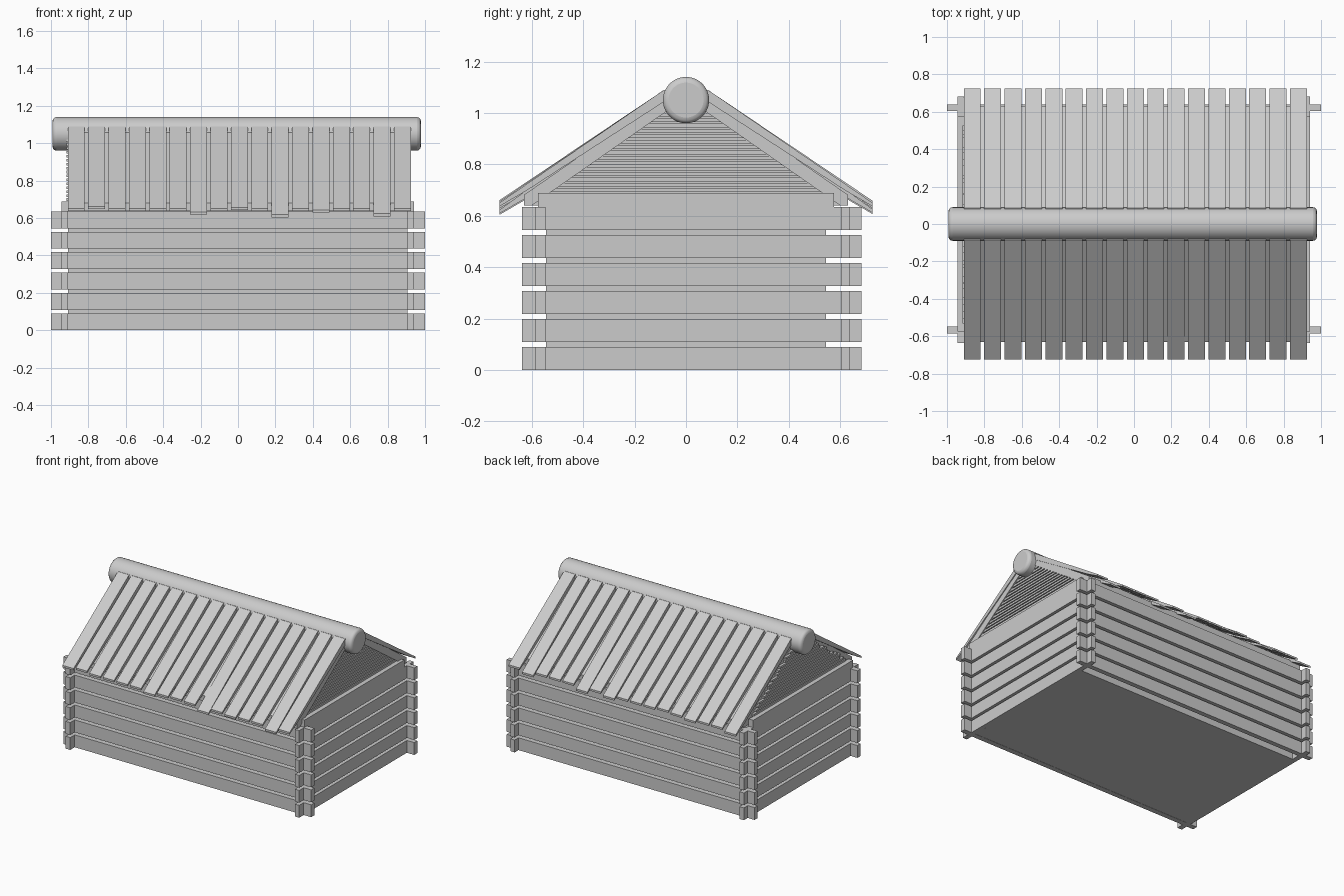
import bpy, bmesh, math, random

if "Cube" in bpy.data.objects:
    bpy.data.objects.remove(bpy.data.objects["Cube"])

random.seed(4)
PITCH, LOG_H = 0.109, 0.09
SLOPE = 0.695            # roof drop per unit of y
RIDGE_Y, RIDGE_Z = 0.085, 1.09


def roof_z(y, below=0.0):
    return RIDGE_Z - below - (abs(y) - RIDGE_Y) * SLOPE


def prism(bm, profile, x0, x1):
    """Extrude a (y, z) profile along x."""
    a = [bm.verts.new((x0, y, z)) for y, z in profile]
    b = [bm.verts.new((x1, y, z)) for y, z in profile]
    n = len(profile)
    bm.faces.new(a)
    bm.faces.new(b[::-1])
    for i in range(n):
        bm.faces.new((a[i], b[i], b[(i + 1) % n], a[(i + 1) % n]))


def box(bm, x0, x1, y0, y1, z0, z1):
    prism(bm, [(y0, z0), (y1, z0), (y1, z1), (y0, z1)], x0, x1)


def finish(bm, name):
    bmesh.ops.recalc_face_normals(bm, faces=bm.faces)
    me = bpy.data.meshes.new(name)
    bm.to_mesh(me)
    bm.free()
    ob = bpy.data.objects.new(name, me)
    bpy.context.collection.objects.link(ob)
    return ob


# inner wall block behind the logs, with the floor
bm = bmesh.new()
box(bm, -0.91, 0.907, -0.545, 0.545, 0, 0.64)
finish(bm, "inner_walls")

# long logs on front and back
for name, y0, y1 in (("front_logs", -0.585, -0.547), ("back_logs", 0.603, 0.638)):
    bm = bmesh.new()
    for i in range(6):
        box(bm, -1, 1, y0, y1, i * PITCH, i * PITCH + LOG_H)
    finish(bm, name)

# short logs at both ends, each topped by a gable sill
for name, x0, x1 in (("left_logs", -0.945, -0.908), ("right_logs", 0.905, 0.94)):
    bm = bmesh.new()
    for i in range(6):
        box(bm, x0, x1, -0.637, 0.682, i * PITCH, i * PITCH + LOG_H)
    box(bm, x0, x1, -0.575, 0.575, 5 * PITCH + LOG_H, 0.688)
    finish(bm, name)

# gable panels with thin stacked slats
for name, s, x_in, x_panel, x_slat in (("left_gable", -1, 0.86, 0.9, 0.918),
                                       ("right_gable", 1, 0.86, 0.897, 0.912)):
    bm = bmesh.new()
    prism(bm, [(-0.6, 0.64), (0.6, 0.64), (0.0, 1.06)], s * x_in, s * x_panel)
    for i in range(16):
        z = 0.692 + i * 0.021
        w = RIDGE_Y + (1.0 - z) / SLOPE + 0.015
        l, r = w + random.uniform(-.02, .02), w + random.uniform(-.02, .02)
        box(bm, s * x_panel, s * x_slat, -l, r, z, z + 0.014)
    finish(bm, name)

# roof boards under the planks
for name, s in (("front_roof_base", -1), ("back_roof_base", 1)):
    bm = bmesh.new()
    prism(bm, [(s * 0.03, roof_z(0.03, 0.03)), (s * 0.63, roof_z(0.63, 0.03)),
               (s * 0.63, 0.64), (s * 0.6, 0.64), (s * 0.03, roof_z(0.03, 0.09))],
          -0.9, 0.918)
    finish(bm, name)

# roof planks, a few of them sagging at the eave
SAG = {-1: {1: -0.01, 6: 0.018, 8: -0.005, 10: 0.033, 12: 0.008, 15: 0.028},
       1: {0: 0.02, 3: 0.012, 5: -0.008, 9: 0.02, 11: 0.03, 15: 0.025}}
for name, s in (("front_roof_planks", -1), ("back_roof_planks", 1)):
    bm = bmesh.new()
    for i in range(17):
        x = -0.91 + i * 0.109
        low = 0.637 - SAG[s].get(i, 0)
        prism(bm, [(s * RIDGE_Y, RIDGE_Z), (s * 0.725, low + 0.014),
                   (s * 0.725, low), (s * 0.62, low + 0.105 * SLOPE - 0.012),
                   (s * 0.06, RIDGE_Z - 0.03), (s * 0.06, RIDGE_Z - 0.005)],
              x, x + 0.0905)
    finish(bm, name)

# round ridge log with softened ends
bpy.ops.mesh.primitive_cylinder_add(vertices=48, radius=0.09, depth=1.97,
                                    location=(-0.007, 0, 1.05),
                                    rotation=(0, math.pi / 2, 0))
ridge = bpy.context.object
ridge.name = "ridge_log"
bev = ridge.modifiers.new("end_bevel", "BEVEL")
bev.width = 0.022
bev.segments = 3
bev.limit_method = 'ANGLE'
bev.angle_limit = math.radians(40)
bpy.ops.object.shade_smooth_by_angle(angle=math.radians(35))
